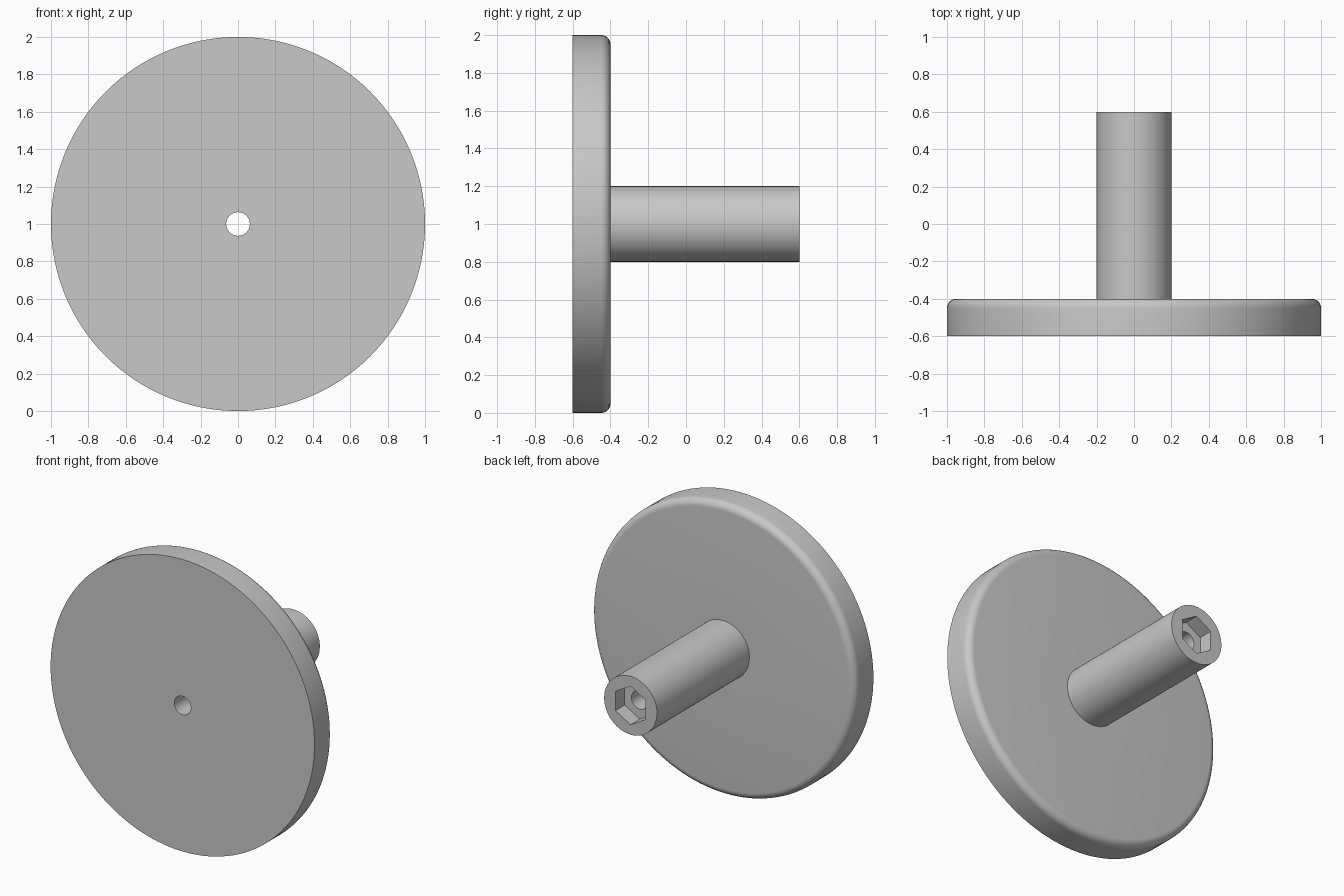
import bpy, bmesh, math
from mathutils import Vector, Matrix

if "Cube" in bpy.data.objects:
    bpy.data.objects.remove(bpy.data.objects["Cube"], do_unlink=True)

AXIS_Z = 1.0                       # height of the turning axis
FRONT, BACK, END = -0.6, -0.4, 0.6   # plate front, plate back, shaft end
PLATE_R, SHAFT_R, BORE_R = 1.0, 0.2, 0.063
FILLET = 0.05
HEX_R, HEX_DEPTH = 0.132, 0.1

grey = bpy.data.materials.new("plain grey")
grey.use_nodes = True
colour = (0.58, 0.58, 0.58, 1)
grey.diffuse_color = colour
grey.node_tree.nodes["Principled BSDF"].inputs["Base Color"].default_value = colour


def make_object(name, bm):
    bmesh.ops.recalc_face_normals(bm, faces=bm.faces)
    mesh = bpy.data.meshes.new(name)
    bm.to_mesh(mesh)
    bm.free()
    mesh.materials.append(grey)
    obj = bpy.data.objects.new(name, mesh)
    bpy.context.collection.objects.link(obj)
    return obj


def lathe(name, profile, steps=128):
    """Turn a closed (radius, y) outline about the shaft axis."""
    bm = bmesh.new()
    verts = [bm.verts.new((r, y, AXIS_Z)) for r, y in profile]
    edges = [bm.edges.new((v, verts[i - 1])) for i, v in enumerate(verts)]
    bmesh.ops.spin(bm, geom=verts + edges, cent=(0, 0, AXIS_Z), axis=(0, 1, 0),
                   angle=math.tau, steps=steps, use_merge=False)
    bmesh.ops.remove_doubles(bm, verts=bm.verts, dist=0.0001)
    return make_object(name, bm)


def hex_prism(name, radius, y0, y1):
    bm = bmesh.new()
    ring = [bm.verts.new((radius * math.sin(i * math.tau / 6), y0,
                          AXIS_Z + radius * math.cos(i * math.tau / 6))) for i in range(6)]
    face = bm.faces.new(ring)
    new = bmesh.ops.extrude_face_region(bm, geom=[face], use_keep_orig=True)["geom"]
    bmesh.ops.translate(bm, vec=(0, y1 - y0, 0),
                        verts=[v for v in new if isinstance(v, bmesh.types.BMVert)])
    return make_object(name, bm)


# Plate and shaft, with a rounded back rim and a bore right through
rim = [(PLATE_R - FILLET + FILLET * math.cos(a), BACK - FILLET + FILLET * math.sin(a))
       for a in (i * math.pi / 16 for i in range(9))]
outline = ([(BORE_R, FRONT), (PLATE_R, FRONT)] + rim
           + [(SHAFT_R, BACK), (SHAFT_R, END), (BORE_R, END)])
knob = lathe("plate_and_shaft", outline)

# Hexagonal nut pocket in the shaft end
cutter = hex_prism("pocket_cutter", HEX_R, END - HEX_DEPTH, END + 0.1)
cutter.hide_render = True
cut = knob.modifiers.new("nut_pocket", 'BOOLEAN')
cut.operation = 'DIFFERENCE'
cut.solver = 'EXACT'
cut.object = cutter
bpy.ops.object.select_all(action='DESELECT')
bpy.context.view_layer.objects.active = knob
knob.select_set(True)
bpy.ops.object.modifier_apply(modifier=cut.name)
bpy.data.objects.remove(cutter, do_unlink=True)

bpy.ops.object.shade_smooth_by_angle(angle=math.radians(30))
